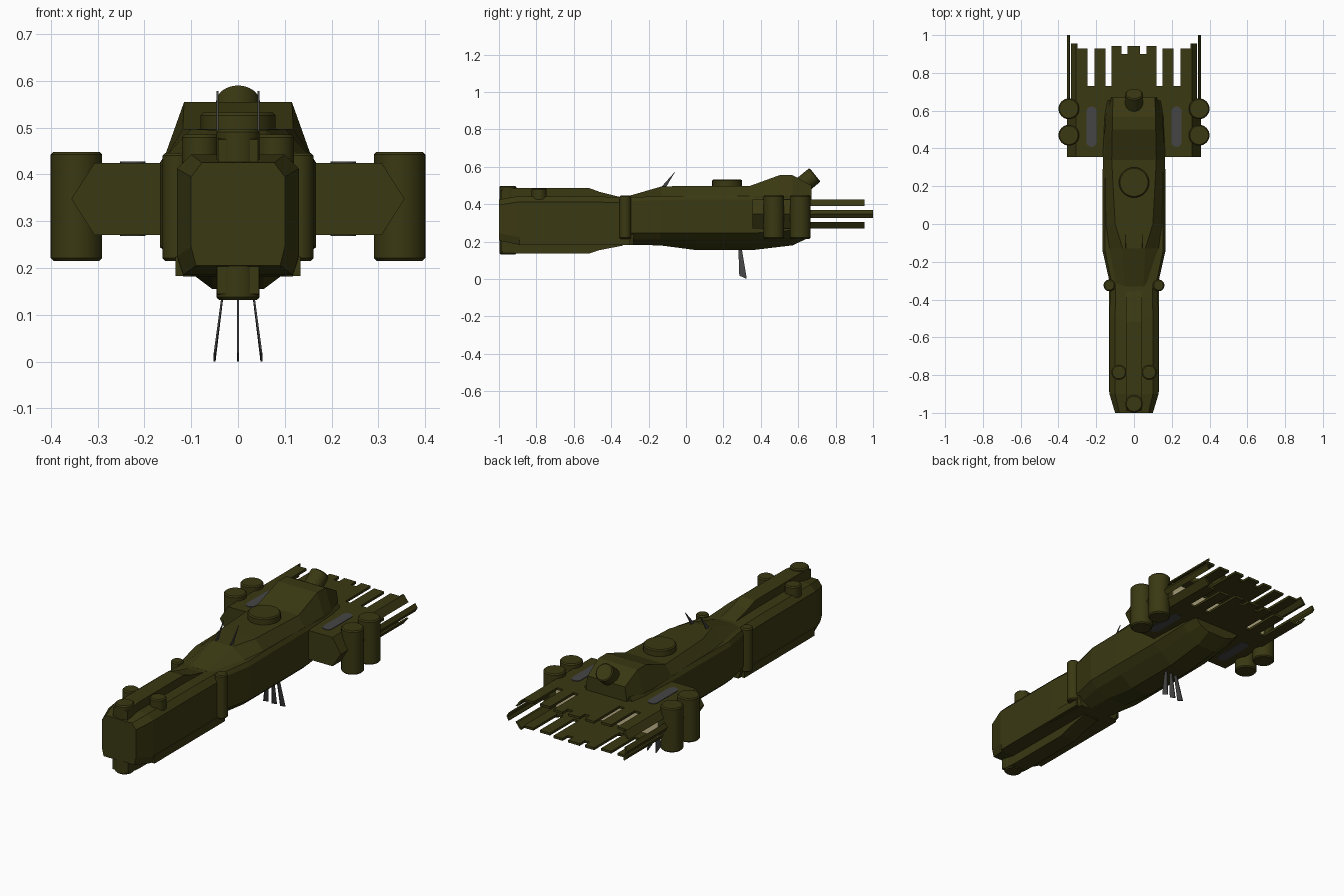
import bpy, bmesh, math
from mathutils import Vector

if "Cube" in bpy.data.objects:
    bpy.data.objects.remove(bpy.data.objects["Cube"])


def material(name, r, g, b):
    m = bpy.data.materials.new(name)
    m.diffuse_color = (r, g, b, 1)
    m.use_nodes = True
    m.node_tree.nodes["Principled BSDF"].inputs["Base Color"].default_value = m.diffuse_color
    return m


OLIVE = material("dark olive", .042, .040, .006)
GREY = material("dark grey", .06, .06, .062)
CREAM = material("engine cream", .55, .48, .27)


def finish(name, bm, mat, smooth=False):
    bmesh.ops.recalc_face_normals(bm, faces=bm.faces)
    me = bpy.data.meshes.new(name)
    bm.to_mesh(me)
    bm.free()
    me.materials.append(mat)
    ob = bpy.data.objects.new(name, me)
    bpy.context.collection.objects.link(ob)
    if smooth:
        bpy.ops.object.select_all(action='DESELECT')
        ob.select_set(True)
        bpy.context.view_layer.objects.active = ob
        bpy.ops.object.shade_smooth_by_angle(angle=math.radians(35))
    return ob


def skin(name, rings, mat=OLIVE):
    """Closed skin through rings of equal point count."""
    bm = bmesh.new()
    vs = [[bm.verts.new(p) for p in r] for r in rings]
    n = len(vs[0])
    for a, b in zip(vs, vs[1:]):
        for i in range(n):
            bm.faces.new((a[i], a[(i + 1) % n], b[(i + 1) % n], b[i]))
    bm.faces.new(vs[0])
    bm.faces.new(vs[-1])
    return finish(name, bm, mat)


def loft(name, sections):
    """Sections are (y, right half outline from top to bottom)."""
    return skin(name, [[(x, y, z) for x, z in h] + [(-x, y, z) for x, z in reversed(h)]
                       for y, h in sections])


def prism(name, outline, y0, y1, mat=OLIVE):
    return skin(name, [[(x, y, z) for x, z in outline] for y in (y0, y1)], mat)


def box(name, x0, x1, y0, y1, z0, z1, mat=OLIVE):
    return prism(name, [(x0, z0), (x1, z0), (x1, z1), (x0, z1)], y0, y1, mat)


def cyl(name, p0, p1, r, bevel=.006, mat=OLIVE):
    p0, p1 = Vector(p0), Vector(p1)
    bm = bmesh.new()
    bmesh.ops.create_cone(bm, cap_ends=True, segments=32, radius1=r, radius2=r, depth=(p1 - p0).length)
    if bevel:
        rims = [e for e in bm.edges if abs(e.verts[0].co.z - e.verts[1].co.z) < 1e-5]
        bmesh.ops.bevel(bm, geom=rims, offset=bevel, segments=1, affect='EDGES')
    q = (p1 - p0).to_track_quat('Z', 'Y')
    for v in bm.verts:
        v.co = q @ v.co + (p0 + p1) / 2
    return finish(name, bm, mat, True)


# Forward hull with tapered nose
def neck(w, t, b):
    return [(w * .77, t), (w, t - .03), (w, b + .04), (w * .9, b)]


loft("forward_hull", [(-1, neck(.10, .425, .205)), (-.9, neck(.13, .442, .185)),
                      (-.5, neck(.13, .442, .182)), (-.28, neck(.125, .435, .182))])


# Main hull body
def body(w, t, l, b):
    return [(w * .92, t), (w, t - .02), (w, l + .025), (w * .77, l - .01), (.055, b)]


loft("main_hull", [(y, body(*s)) for y, s in (
    (-.34, (.122, .435, .22, .182)), (-.14, (.167, .443, .22, .18)),
    (.05, (.167, .445, .22, .155)), (.36, (.165, .445, .22, .155)),
    (.57, (.155, .445, .235, .18)), (.655, (.14, .445, .25, .22)))])

# Raised upper deck
loft("upper_deck", [(y, [(top, z), (base, .43 if y < -.2 else .443), (base, .40)])
                    for y, base, top, z in (
    (-.33, .10, .05, .437), (-.13, .13, .06, .495), (0, .15, .10, .497), (.34, .155, .118, .497),
    (.5, .155, .115, .555), (.57, .15, .115, .555), (.67, .12, .11, .50))])


# Dorsal spine and ventral keel of the neck
def ridge(name, w, profile):
    return skin(name, [[(x, y, z) for y, z in profile] for x in (-w, w)])


ridge("dorsal_spine", .043, [(-.99, .40), (-.99, .475), (-.9, .487), (-.52, .487), (-.46, .465), (-.36, .44), (-.3, .40)])
ridge("ventral_keel", .045, [(-.99, .22), (-.99, .145), (-.9, .135), (-.52, .135), (-.46, .155), (-.34, .178), (-.3, .22)])
cyl("nose_turret_top", (0, -.952, .42), (0, -.952, .497), .046)
cyl("nose_turret_bottom", (0, -.952, .21), (0, -.952, .132), .046)

# Turrets and rear thruster barrel
cyl("deck_turret", (0, .22, .47), (0, .22, .532), .08)
cyl("rear_barrel", (0, .585, .472), (0, .69, .557), .047)

for side, s in (("right", 1), ("left", -1)):
    cyl(side + "_neck_turret", (.08 * s, -.785, .42), (.08 * s, -.785, .485), .04)
    cyl(side + "_neck_column", (.13 * s, -.325, .215), (.13 * s, -.325, .446), .031)
    # Long rail low on the neck side
    box(side + "_neck_rail", .10 * s, .133 * s, -.89, -.3, .183, .225)
    for i, y in enumerate((.47, .61)):
        cyl(f"{side}_wing_pod_{i + 1}", (.345 * s, y, .215), (.345 * s, y, .448), .055)
    # Grey slots on the wing, above and below
    for face, z in (("top", .424), ("bottom", .271)):
        ring = []
        for k in range(20):
            a = math.tau * k / 20 + .01
            ring.append((.225 * s + .027 * math.cos(a),
                         .515 + .08 * (1 if math.sin(a) > 0 else -1) + .027 * math.sin(a)))
        skin(f"{side}_wing_slot_{face}", [[(x, y, z + d) for x, y in ring] for d in (-.003, .003)], GREY)
    # Forward antenna blades
    skin(side + "_top_antenna", [[(x * s, -.13, .494), (x * s, -.105, .494), (x * s, -.055, .578)]
                                 for x in (.042, .046)], GREY)

# Hexagonal wing block with engine wall behind
HEX = [(.307, .424), (.356, .3475), (.307, .271)]
prism("wing_block", HEX + [(-x, z) for x, z in reversed(HEX)], .355, .66)
box("engine_glow", -.30, .30, .66, .665, .283, .412, CREAM)

# Tail plates, upper and lower, cut into prongs
for lvl, k in (("upper", 1), ("lower", -1)):
    def zz(d):
        return .3475 + k * d
    a, b = zz(.064), zz(.0765)
    box(lvl + "_tail_plate", -.307, .307, .65, .73, a, b)
    box(lvl + "_centre_plate", -.12, .12, .73, .90, a, b)
    for i, (x0, x1) in enumerate(((-.12, -.065), (-.035, .033), (.065, .12))):
        box(f"{lvl}_tooth_{i + 1}", x0, x1, .90, .943, a, b)
    for side, s in (("right", 1), ("left", -1)):
        box(f"{side}_{lvl}_inner_prong", .15 * s, .21 * s, .73, .928, a, b)
        box(f"{side}_{lvl}_outer_prong", .247 * s, .305 * s, .73, .928, a, b)
        prism(f"{side}_{lvl}_slant_prong", [(x * s, zz(d)) for x, d in
              ((.30, .0765), (.307, .0765), (.334, .042), (.322, .042), (.30, .066))], .65, .955)

# Longest tail prongs on the wing edges
for side, s in (("right", 1), ("left", -1)):
    prism(side + "_edge_prong", [(x * s, z) for x, z in
          ((.342, .37), (.356, .3475), (.342, .325), (.338, .33), (.345, .3475), (.338, .365))], .65, 1)

# Ventral antenna blades
for name, xt, xb in (("centre", 0, 0), ("right", .03, .05), ("left", -.03, -.05)):
    skin(name + "_belly_antenna", [[(xt + d, .28, .165), (xt + d, .298, .165),
                                    (xb + d, .325, 0), (xb + d, .285, .018)]
                                   for d in (-.002, .002)], GREY)
